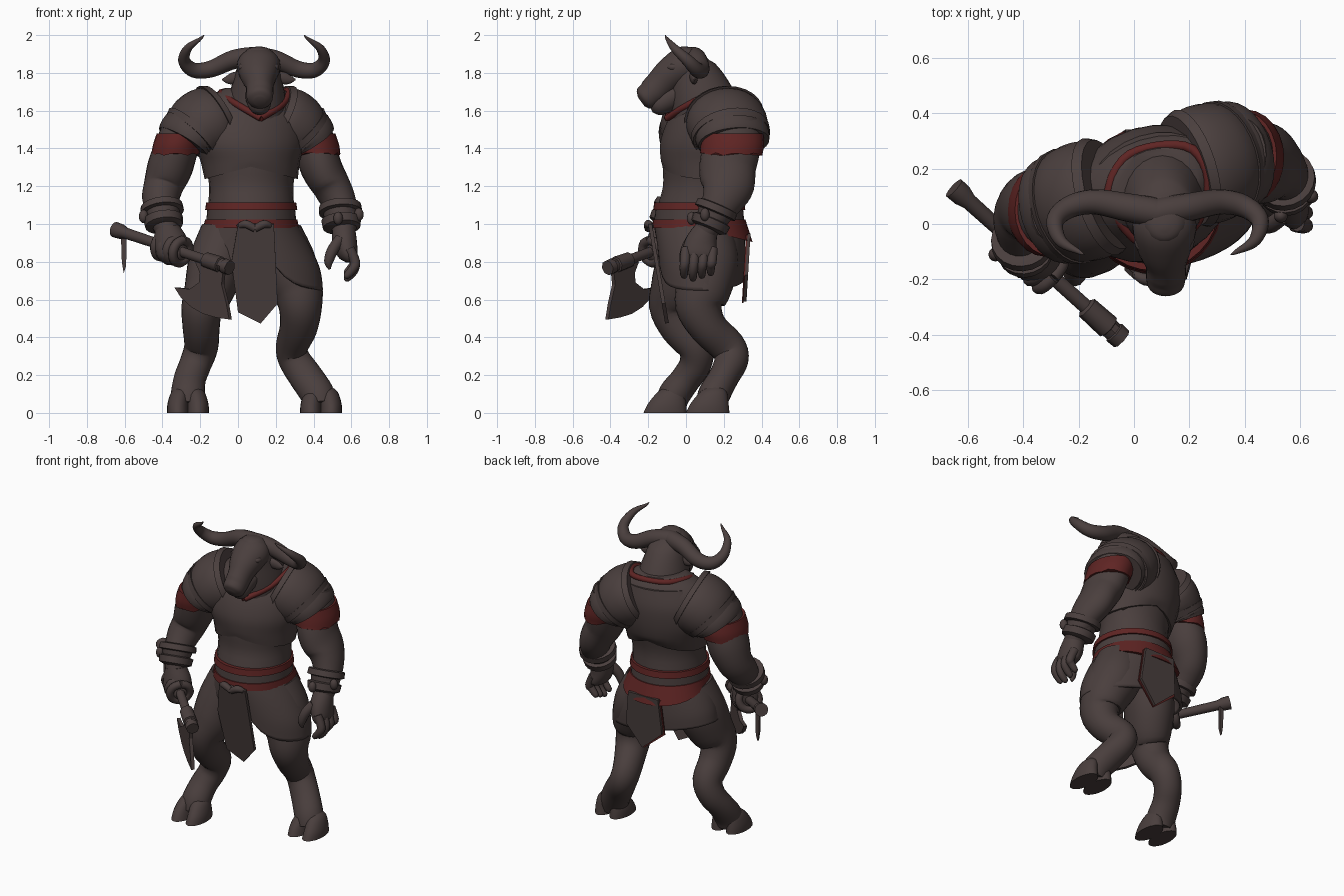
import bpy, bmesh, math
from mathutils import Vector

cube = bpy.data.objects.get("Cube")
if cube:
    bpy.data.objects.remove(cube, do_unlink=True)


def material(name, colour):
    mat = bpy.data.materials.new(name)
    mat.use_nodes = True
    mat.diffuse_color = colour
    mat.node_tree.nodes["Principled BSDF"].inputs["Base Color"].default_value = colour
    return mat


hide = material("dark_umber", (.068, .049, .047, 1))
red = material("deep_red", (.115, .018, .017, 1))
X, Y, Z = Vector((1, 0, 0)), Vector((0, 1, 0)), Vector((0, 0, 1))
YAW = .3  # the shoulders are turned about z
ACROSS = Vector((math.cos(YAW), math.sin(YAW), 0))
ALONG = Vector((-math.sin(YAW), math.cos(YAW), 0))
smooth_parts = []


def finish(name, bm, mat, thick=0, smooth=True):
    bmesh.ops.recalc_face_normals(bm, faces=bm.faces[:])
    mesh = bpy.data.meshes.new(name)
    bm.to_mesh(mesh)
    bm.free()
    mesh.materials.append(mat)
    obj = bpy.data.objects.new(name, mesh)
    bpy.context.collection.objects.link(obj)
    if thick:
        solid = obj.modifiers.new("thickness", 'SOLIDIFY')
        solid.thickness, solid.offset = thick, 0
    if smooth:
        smooth_parts.append(obj)
    return obj


def spline(points, steps):
    """Catmull-Rom curve through tuples of any length."""
    out, last = [], len(points) - 1
    for i in range(last):
        quad = [points[max(0, min(last, i + k))] for k in (-1, 0, 1, 2)]
        for j in range(steps):
            t = j / steps
            out.append([b + .5 * t * (c - a + t * (2*a - 5*b + 4*c - d + t * (3*(b - c) + d - a)))
                        for a, b, c, d in zip(*quad)])
    return out + [list(points[-1])]


def loft(name, stations, mat=hide, ref=X, sides=24, steps=4, upright=False,
         caps=True, warp=None, thick=0):
    """Skin elliptical rings; a station is x, y, z, radius along ref, other radius."""
    path = spline(stations, steps)
    centres = [Vector(s[:3]) for s in path]
    bm, rings = bmesh.new(), []
    for i, s in enumerate(path):
        ahead, behind = centres[min(i + 1, len(path) - 1)], centres[max(i - 1, 0)]
        t = Z if upright else (ahead - behind).normalized()
        u = (ref - t * ref.dot(t)).normalized()
        v = t.cross(u)
        ring = []
        for k in range(sides):
            a = math.tau * k / sides
            co = centres[i] + u * math.cos(a) * max(s[3], .002) + v * math.sin(a) * max(s[-1], .002)
            ring.append(bm.verts.new(warp(co) if warp else co))
        rings.append(ring)
    for low, high in zip(rings, rings[1:]):
        for k in range(sides):
            n = (k + 1) % sides
            bm.faces.new((low[k], low[n], high[n], high[k]))
    if caps:
        bm.faces.new(rings[0])
        bm.faces.new(rings[-1])
    return finish(name, bm, mat, thick)


def turned(name, a, b, profile, mat=hide, sides=20):
    """Turned part on the line a-b from (fraction, radius) pairs."""
    a, b = Vector(a), Vector(b)
    ref = Z if abs((b - a).normalized().z) < .7 else X
    return loft(name, [(*a.lerp(b, t), r) for t, r in profile], mat, ref, sides, 1)


def plate(name, outline, depth, mat=hide, thick=.02):
    """Flat sheet from an x-z outline; depth gives y."""
    bm = bmesh.new()
    bm.faces.new([bm.verts.new((x, depth(x, z), z)) for x, z in outline])
    return finish(name, bm, mat, thick, smooth=False)


def blob(name, place, size):
    bm = bmesh.new()
    bmesh.ops.create_icosphere(bm, subdivisions=3, radius=1)
    for v in bm.verts:
        v.co = Vector(place) + Vector(c * s for c, s in zip(v.co, size))
    return finish(name, bm, hide)


# Torso, breastplate and neck
loft("torso", [(.08, .08, .85, .22, .17), (.07, .07, 1.05, .23, .22), (.07, .08, 1.2, .225, .2),
               (.07, .09, 1.32, .25, .21), (.06, .11, 1.45, .29, .22), (.06, .135, 1.57, .3, .2),
               (.07, .15, 1.66, .25, .16), (.08, .15, 1.72, .15, .12)], ref=ACROSS, upright=True)
loft("breastplate", [(.07, .09, 1.25, .25, .21), (.065, .1, 1.33, .265, .23), (.06, .108, 1.43, .295, .24),
                     (.06, .13, 1.55, .29, .22), (.07, .155, 1.66, .23, .17)], ref=ACROSS, upright=True,
     warp=lambda c: c + Z * max(0, 1.34 - c.z) * (.6 - 3 * abs(c.x - .07)))
loft("neck", [(.09, .1, 1.5, .17, .17), (.1, .095, 1.65, .155, .18), (.105, .06, 1.78, .125, .15),
              (.11, .02, 1.87, .1, .115), (.11, 0, 1.925, .06, .07), (.11, -.01, 1.94, .01)], upright=True)
neckline = [(.12, -.1, 1.56), (0, -.05, 1.63), (-.09, .09, 1.69), (-.04, .23, 1.7), (.08, .28, 1.7),
            (.21, .27, 1.7), (.27, .16, 1.7), (.23, .01, 1.63), (.12, -.1, 1.56)]
loft("collar_trim", [(*p, .018) for p in neckline], red, Z, 10)

# Head
loft("head", [(.11, .08, 1.85, .08, .06), (.11, 0, 1.84, .115, .1), (.11, -.08, 1.79, .1, .092),
              (.115, -.14, 1.735, .075, .08), (.115, -.185, 1.69, .072, .075),
              (.115, -.22, 1.66, .064, .062), (.115, -.237, 1.647, .03)])
loft("jaw", [(.11, .02, 1.72, .08, .07), (.11, -.08, 1.67, .07, .06),
             (.115, -.155, 1.625, .055, .042), (.115, -.185, 1.61, .02)])
for side, label in ((-1, "right"), (1, "left")):
    horn = [(-.04, .035, 1.885, .04), (0, .04, 1.885, .053), (.11, .06, 1.87, .051), (.23, .08, 1.82, .045),
            (.32, .06, 1.815, .04), (.37, .01, 1.865, .032), (.35, -.06, 1.93, .022), (.285, -.1, 1.98, .009),
            (.265, -.11, 2, .002)]
    loft(label + "_horn", [(.085 + side * x, y, z, r) for x, y, z, r in horn], ref=Y, sides=18, steps=6)
    ear = [(.07, .03, 1.79, .02, .02), (.12, .04, 1.775, .02, .032), (.16, .045, 1.765, .015, .025),
           (.195, .045, 1.765, .003, .003)]
    loft(label + "_ear", [(.11 + side * x, *rest) for x, *rest in ear], ref=Y, sides=12)
    blob(label + "_brow", (.11 + side * .08, -.065, 1.83), (.028, .035, .022))
    blob(label + "_nostril", (.115 + side * .042, -.207, 1.685), (.022, .022, .02))


# Shoulder armour, laid out along the turned shoulder line
def shoulder(side, stations):
    return [(*(Vector((.045, .15, z)) + ACROSS * side * x), along, up) for x, z, along, up in stations]


for side, label in ((-1, "right"), (1, "left")):
    def armour(part, stations, steps=4):
        loft(label + part, shoulder(side, stations), hide, ALONG, 28, steps)
    armour("_shoulder_plate", [(.15, 1.57, .195, .165), (.2, 1.545, .215, .19), (.26, 1.505, .215, .19),
                               (.31, 1.46, .2, .165)])
    armour("_shoulder_trim", [(.145, 1.575, .205, .175), (.175, 1.56, .22, .19)], 1)
    armour("_shoulder_rim", [(.285, 1.485, .214, .185), (.31, 1.46, .21, .172)], 1)
    armour("_lower_plate", [(.27, 1.5, .195, .165), (.325, 1.462, .2, .163), (.35, 1.43, .193, .145)])

# Arms and torn sleeves
loft("right_arm", [(-.27, .06, 1.55, .11, .14), (-.32, .05, 1.42, .115, .145), (-.36, .06, 1.3, .12, .14),
                   (-.395, .05, 1.2, .105, .115), (-.41, 0, 1.13, .097, .1), (-.4, -.08, 1.04, .075, .08),
                   (-.37, -.13, .95, .06, .06)])
loft("left_arm", [(.37, .25, 1.55, .11, .14), (.405, .245, 1.42, .11, .15), (.44, .22, 1.3, .11, .15),
                  (.495, .22, 1.2, .1, .14), (.535, .19, 1.12, .09, .11), (.56, .14, 1.03, .075, .08),
                  (.56, .1, .95, .06, .06)])
sleeves = (("right_sleeve", [(-.3, .05, 1.48, .13, .165), (-.32, .05, 1.42, .13, .168), (-.33, .05, 1.37, .128, .16)]),
           ("left_sleeve", [(.385, .245, 1.48, .13, .165), (.405, .245, 1.42, .13, .168),
                            (.418, .24, 1.37, .124, .165)]))
for name, stations in sleeves:
    loft(name, stations, red, upright=True,
         warp=lambda c: c + Z * .008 * math.sin(c.y * 90) if c.z < 1.375 else c)
cuff = [(0, .09), (.04, .112), (.3, .115), (.34, .092), (.55, .085), (.6, .105), (.9, .1), (1, .07)]
turned("right_bracer", (-.405, -.05, 1.1), (-.39, -.11, .98), cuff)
turned("left_bracer", (.54, .17, 1.1), (.55, .115, .97), cuff)
for name, place in (("right_bracer_knot", (-.5, -.11, 1.04)), ("left_bracer_knot", (.64, .1, 1.05)),
                    ("left_bracer_stud", (.53, .03, 1.03))):
    blob(name, place, (.025, .025, .035))

# Left hand, hanging open
loft("left_palm", [(.56, .11, .98, .06, .06), (.565, .08, .9, .065, .085), (.585, .07, .83, .05, .09),
                   (.59, .07, .8, .02, .06)])
for i in range(4):
    y, drop = i * .047, .015 * abs(i - 1)
    loft("left_finger", [(.59, y, .87, .027), (.62, y - .005, .8, .026), (.61, y - .01, .75 + drop, .024),
                         (.575, y - .01, .71 + drop, .018), (.565, y - .01, .7 + drop, .004)], sides=12)
loft("left_thumb", [(.54, .03, .92, .03), (.5, 0, .86, .03), (.48, -.01, .8, .024), (.485, -.01, .76, .006)],
     sides=12)

# Axe and the fist around it
butt, tip = Vector((-.65, .13, .97)), Vector((-.05, -.41, .77))
grip = (tip - butt).normalized()
turned("axe_handle", butt, tip, [(0, .042), (.05, .04), (.09, .03), (.5, .027), (1, .027)], sides=14)
turned("axe_socket", butt, tip, [(.79, .03), (.8, .042), (.93, .045), (.935, .036), (.96, .036), (.965, .042),
                                 (1.01, .04)], sides=8)
plate("axe_blade", [(-.22, .8), (-.195, .74), (-.2, .69), (-.25, .655), (-.33, .665), (-.295, .61), (-.24, .56),
                    (-.18, .525), (-.11, .505), (-.04, .495), (-.055, .58), (-.08, .68), (-.07, .77)],
      lambda x, z: .13 - .9 * (x + .65), thick=.022)
plate("handle_ribbon", [(-.62, .95), (-.59, .95), (-.592, .78), (-.605, .74), (-.615, .8)],
      lambda x, z: .1, thick=.015)
loft("right_fist", [(-.375, -.12, .98, .065, .065), (-.36, -.13, .91, .09, .075), (-.345, -.14, .84, .085, .075),
                    (-.34, -.14, .79, .045, .045), (-.34, -.14, .78, .01)])
e1 = (Z - grip * grip.z).normalized()
e2 = grip.cross(e1)
for i in range(4):
    centre = butt.lerp(tip, .42 + .053 * i)
    turn = [centre + (e1 * math.cos(a) + e2 * math.sin(a)) * .062 for a in (k * math.tau / 8 for k in range(9))]
    loft("right_finger", [(*p, .025) for p in turn], ref=grip, sides=10, steps=3)


# Belt and buckle; the lower sash drops and flares over the skirt at the back
def drape(c):
    back = max(0, c.y - .05) if c.z < 1 else 0
    return c + Vector(((c.x - .07) * back * .8, back * .12, -back * .28))


for name, low, high, r, mat in (("upper_sash", 1.075, 1.115, .244, red), ("belt", 1.015, 1.085, .238, hide),
                                ("lower_sash", .98, 1.025, .25, red)):
    loft(name, [(.07, .07, low, r), (.07, .07, high, r - .006)], mat, sides=32, steps=1, upright=True, warp=drape)
for side in (-1, 1):
    loft("belt_knot", [(.09, -.2, .975, .02), (.09 + side * .05, -.2, 1, .022), (.09 + side * .09, -.18, .985, .012)],
         ref=Y, sides=10)


# Skirt: longer on the left, opening towards the front
def hem(c):
    out = Vector((c.x - .09, c.y - .08, 0)).normalized()
    reach = (1 + .6 * (c.x - .08)) * (1 - .55 * max(0, -out.y) ** 6)
    return Vector((c.x, c.y, 1 - (1 - c.z) * reach))


loft("skirt", [(.07, .07, 1, .23, .23), (.08, .075, .9, .29, .228), (.09, .08, .8, .335, .225),
               (.09, .08, .71, .35, .22)], sides=40, upright=True, caps=False, warp=hem, thick=.02)
plate("front_cloth", [(0, 1), (.19, 1), (.21, .58), (.12, .475), (0, .535), (-.035, .8)],
      lambda x, z: -.19 + .17 * (1 - z))
tail = [(-.03, .95), (.19, .95), (.215, .73), (.1, .59), (-.05, .72)]
plate("back_cloth", tail, lambda x, z: .335 - .06 * (.97 - z), thick=.016)
plate("back_cloth_lining", [(.09 + (x - .09) * 1.07, z - .008) for x, z in tail],
      lambda x, z: .323 - .06 * (.97 - z), red, .008)

# Legs and cloven hooves
loft("right_leg", [(-.06, .04, .95, .14, .15), (-.11, .01, .8, .15, .165), (-.15, -.04, .66, .135, .15),
                   (-.19, -.075, .56, .11, .12), (-.195, -.03, .45, .098, .105), (-.195, .05, .35, .09, .095),
                   (-.225, .05, .26, .085, .085), (-.255, 0, .18, .085, .08), (-.265, -.06, .1, .09, .085),
                   (-.265, -.08, .04, .085, .08)])
loft("left_leg", [(.2, .1, .95, .14, .15), (.25, .11, .8, .16, .17), (.31, .09, .66, .14, .15),
                  (.33, .07, .56, .115, .125), (.32, .12, .45, .1, .1), (.285, .22, .35, .085, .095),
                  (.3, .24, .28, .085, .09), (.36, .2, .19, .09, .08), (.42, .15, .1, .09, .085),
                  (.435, .13, .04, .085, .08)])
for label, x, y in (("right", -.265, -.11), ("left", .44, .115)):
    for side in (-1, 1):
        cx = x + side * .053
        loft(label + "_hoof", [(cx, y, 0, .058, .115), (cx, y + .01, .05, .055, .1),
                               (cx - side * .01, y + .03, .11, .045, .07), (cx - side * .02, y + .04, .14, .02, .03)],
             sides=20, upright=True)

# Smooth shading with sharp edges kept
bpy.ops.object.select_all(action='DESELECT')
for obj in smooth_parts:
    obj.select_set(True)
bpy.context.view_layer.objects.active = smooth_parts[0]
bpy.ops.object.shade_smooth_by_angle(angle=math.radians(45))
